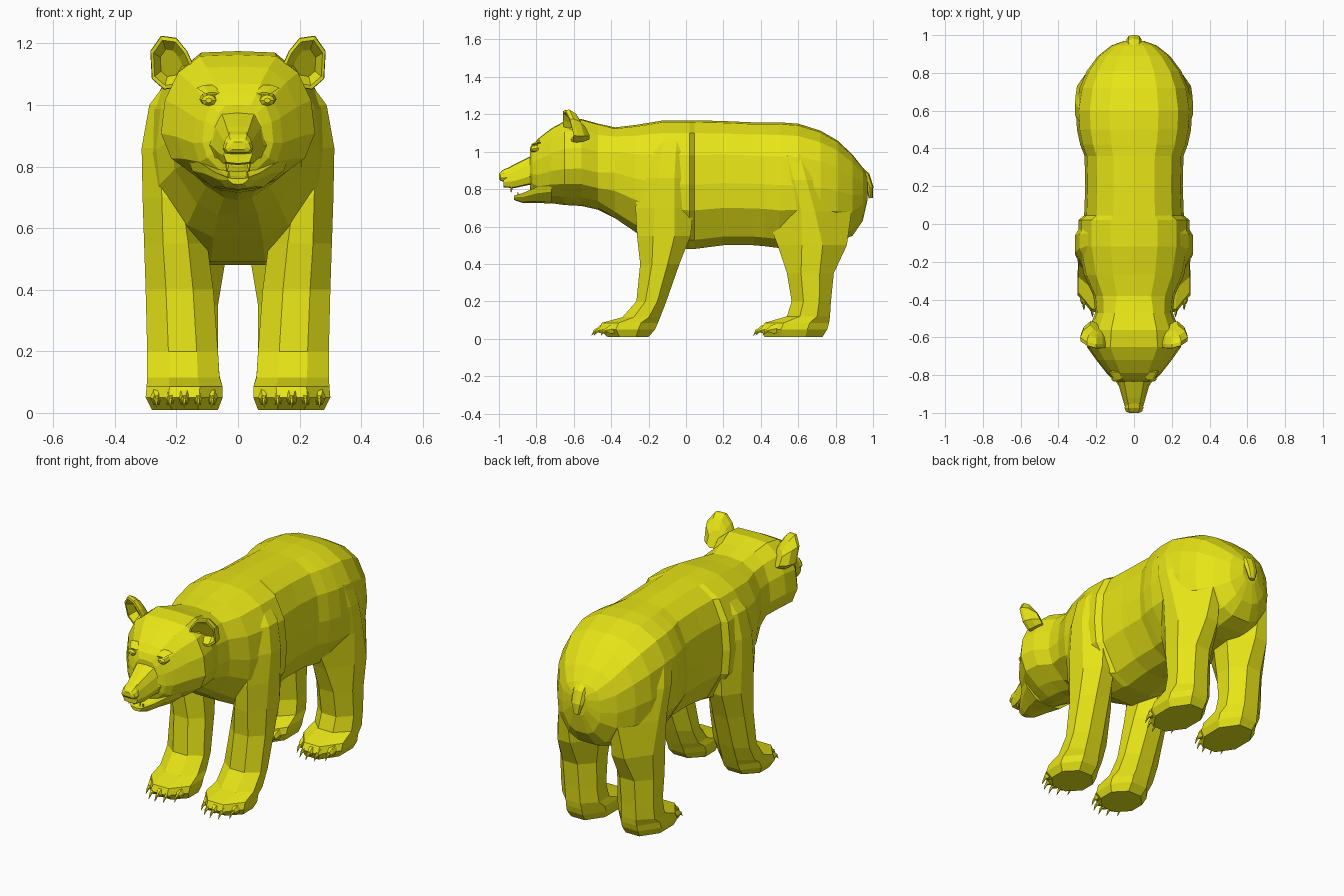
import bpy, bmesh, math
from mathutils import Vector

fur = bpy.data.materials.new("yellow")
fur.diffuse_color = (0.8, 0.78, 0.008, 1)


def loft(name, rings, mirror=False):
    """Skin a list of equal-length closed rings and cap both ends."""
    bm = bmesh.new()
    vs = [[bm.verts.new(p) for p in r] for r in rings]
    n = len(rings[0])
    for a, b in zip(vs, vs[1:]):
        for i in range(n):
            j = (i + 1) % n
            bm.faces.new((a[i], a[j], b[j], b[i]))
    bm.faces.new(vs[0])
    bm.faces.new(vs[-1][::-1])
    bmesh.ops.recalc_face_normals(bm, faces=bm.faces)
    me = bpy.data.meshes.new(name)
    bm.to_mesh(me)
    bm.free()
    me.materials.append(fur)
    ob = bpy.data.objects.new(name, me)
    bpy.context.collection.objects.link(ob)
    if mirror:
        ob.modifiers.new("mirror", 'MIRROR').use_clip = False
    return ob


def section(half, y, w, zt, zb):
    """Symmetric upright ring across the body from a unit half profile."""
    right = [(fx * w, y, zb + fz * (zt - zb)) for fx, fz in half]
    return right + [(-x, yy, z) for x, yy, z in right[-2:0:-1]]


def leg_ring(z, x0, x1, y0, y1, b=0.3):
    """Level eight-sided ring with cut corners."""
    cx, cy, hx, hy = (x0 + x1) / 2, (y0 + y1) / 2, (x1 - x0) / 2, (y1 - y0) / 2
    k = 1 - 2 * b
    unit = [(k, -1), (1, -k), (1, k), (k, 1), (-k, 1), (-1, k), (-1, -k), (-k, -1)]
    return [(cx + u * hx, cy + v * hy, z) for u, v in unit]


def tube(name, stops, sides=6, mirror=False):
    """Tapered tube in the y-z plane through (x, y, z, half width, half depth)."""
    rings = []
    for i, (x, y, z, rx, r) in enumerate(stops):
        a, b = stops[max(i - 1, 0)], stops[min(i + 1, len(stops) - 1)]
        d = Vector((0, b[1] - a[1], b[2] - a[2])).normalized()
        up = Vector((0, -d.z, d.y))
        rings.append([Vector((x + rx * math.cos(t), y, z)) + up * r * math.sin(t)
                      for t in (math.tau * k / sides for k in range(sides))])
    return loft(name, rings, mirror)


# Torso, neck and skull as one skin
trunk = [(0, 1), (.42, .985), (.76, .9), (.95, .73), (1, .5), (.96, .3), (.62, .07), (.3, 0), (0, 0)]
skull = [(0, 1), (.5, .99), (.78, .87), (.95, .67), (1, .43), (.87, .25), (.5, .1), (.22, .02), (0, 0)]
head_stops = [(-.835, .08, 1.0, .80), (-.82, .115, 1.035, .76), (-.79, .145, 1.07, .73),
              (-.72, .20, 1.125, .725), (-.65, .25, 1.163, .715), (-.56, .24, 1.175, .71),
              (-.47, .205, 1.15, .69)]
trunk_stops = [(-.38, .215, 1.13, .645), (-.27, .265, 1.143, .57), (-.12, .295, 1.168, .49),
               (.02, .295, 1.168, .48), (.045, .264, 1.168, .48), (.2, .258, 1.164, .50),
               (.36, .262, 1.157, .50), (.42, .285, 1.157, .495), (.5, .302, 1.157, .485),
               (.6, .308, 1.15, .49), (.72, .288, 1.112, .5), (.81, .25, 1.06, .52),
               (.89, .19, .985, .55), (.945, .12, .915, .63), (.97, .05, .87, .74)]
loft("body", [section(skull, *s) for s in head_stops] + [section(trunk, *s) for s in trunk_stops])

# Muzzle, nose pad and lower jaw
snout = [(0, 1), (.6, .97), (.85, .7), (1, .3), (.8, .04), (0, 0)]
loft("muzzle", [section(snout, *s) for s in
     [(-.74, .15, 1.02, .82), (-.84, .085, .972, .822), (-.92, .062, .932, .805), (-.975, .046, .9, .81)]])
loft("nose", [section(snout, *s) for s in
     [(-.95, .046, .915, .84), (-.975, .05, .905, .84), (-.993, .042, .89, .845), (-1, .025, .88, .855)]])
jaw = [(0, .8), (.6, .85), (1, 1), (.9, .6), (.5, .1), (0, 0)]
loft("lower_jaw", [section(jaw, *s) for s in
     [(-.72, .165, .83, .722), (-.80, .12, .81, .727), (-.87, .072, .78, .725), (-.92, .035, .765, .742)]])

# Teeth and eyes
tube("upper_tooth", [(.035, -.93, .82, .009, .009), (.035, -.935, .782, .002, .002)], 5, True)
tube("lower_tooth", [(.03, -.895, .75, .008, .008), (.03, -.9, .785, .002, .002)], 5, True)
tube("eye", [(.095, -.835, 1.015, .01, .008), (.095, -.825, 1.015, .024, .018),
             (.095, -.79, 1.02, .03, .022)], 8, True)
tube("brow", [(.085, -.825, 1.036, .02, .005), (.09, -.78, 1.055, .045, .012)], 6, True)

# Cupped ears: root, back, rim, then hollow front
outline = [(.14, 1.12), (.165, 1.175), (.20, 1.218), (.25, 1.225), (.285, 1.175), (.28, 1.085), (.24, 1.05), (.18, 1.06)]
cx, cz = .22, 1.135


def ear_ring(scale, y, dx=0, dz=0):
    return [(cx + dx + (x - cx) * scale, y - .25 * (z - cz) + .3 * (x - cx), cz + dz + (z - cz) * scale)
            for x, z in outline]


loft("ear", [ear_ring(*s) for s in
     [(.5, -.545, -.02, -.025), (.85, -.575, -.005, -.008), (1, -.61), (.98, -.63), (.84, -.632), (.5, -.59)]], True)

# Legs: foot, shank and the shoulder or haunch bulge
front = [(.01, .065, .28, -.42, -.20), (.05, .05, .30, -.465, -.165), (.085, .05, .297, -.45, -.15),
         (.115, .06, .295, -.34, -.138), (.20, .065, .295, -.265, -.105), (.40, .08, .30, -.245, -.035),
         (.55, .10, .305, -.262, .025), (.70, .12, .31, -.27, .04, .33), (.86, .14, .313, -.25, .04, .35),
         (1.0, .14, .288, -.22, .035, .35), (1.085, .1, .225, -.18, .025, .35)]
hind = [(.01, .065, .28, .42, .73), (.05, .05, .30, .40, .755), (.085, .05, .297, .42, .765),
        (.12, .06, .292, .54, .77), (.20, .065, .292, .565, .775), (.35, .065, .295, .54, .79),
        (.5, .04, .302, .49, .86, .35), (.68, .02, .308, .42, .885, .42), (.85, .06, .312, .40, .82, .42),
        (.98, .1, .288, .41, .74, .4), (1.07, .08, .20, .47, .66, .4)]
for label, stops, toe in (("front", front, -.465), ("hind", hind, .40)):
    loft(label + "_leg", [leg_ring(*s) for s in stops], True)
    # Five toes, each with a claw
    for i in range(5):
        x = .085 + i * .045
        y = toe + .05 * ((i - 2) / 2) ** 2
        tube(label + "_toe", [(x, y + .06, .06, .02, .03), (x, y + .01, .05, .02, .026),
                              (x, y - .008, .045, .012, .014)], 6, True)
        tube(label + "_claw", [(x, y, .05, .009, .012), (x, y - .022, .042, .007, .009),
                               (x, y - .04, .018, .001, .001)], 5, True)

# Short tail
tube("tail", [(0, .92, .91, .035, .02), (0, .96, .87, .042, .024), (0, .982, .81, .038, .02),
              (0, .988, .752, .018, .011)], 8)
